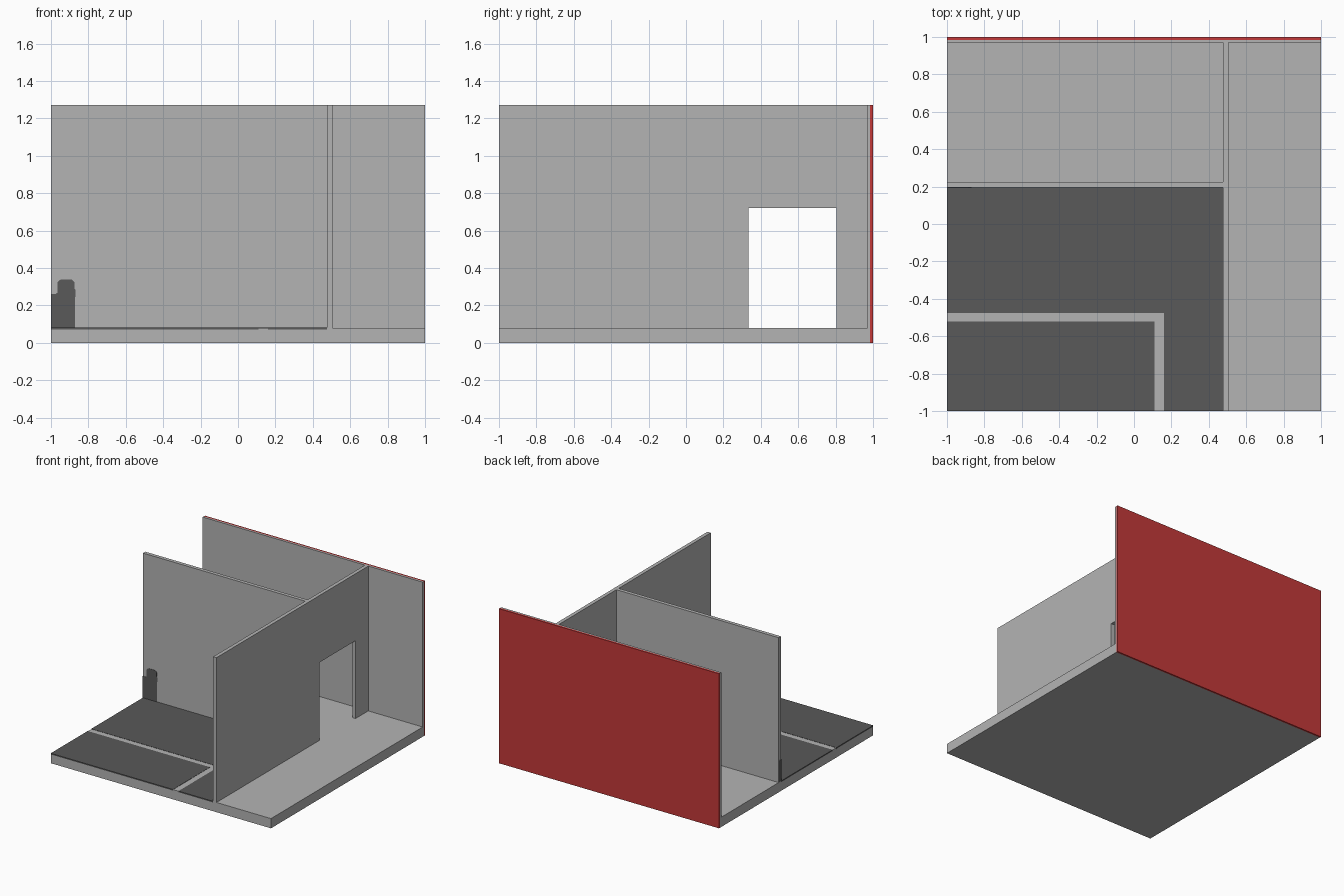
import bpy, bmesh
from mathutils import Vector

if "Cube" in bpy.data.objects:
    bpy.data.objects.remove(bpy.data.objects["Cube"])


def material(name, rgb):
    m = bpy.data.materials.new(name)
    m.diffuse_color = (*rgb, 1)
    m.use_nodes = True
    m.node_tree.nodes["Principled BSDF"].inputs["Base Color"].default_value = m.diffuse_color
    return m


GREY = material("wall_grey", (0.456, 0.456, 0.456))
DARK = material("dark_grey", (0.10, 0.10, 0.10))
RED = material("red", (0.55, 0.041, 0.041))


def prism(name, pts, axis, lo, hi, mat):
    """Extrude a 2D profile along an axis from lo to hi."""
    def place(p, d):
        c = list(p)
        c.insert(axis, d)
        return Vector(c)
    bm = bmesh.new()
    face = bm.faces.new([bm.verts.new(place(p, lo)) for p in pts])
    ext = bmesh.ops.extrude_face_region(bm, geom=[face], use_keep_orig=True)
    for v in ext["geom"]:
        if isinstance(v, bmesh.types.BMVert):
            v.co[axis] = hi
    bmesh.ops.recalc_face_normals(bm, faces=bm.faces)
    me = bpy.data.meshes.new(name)
    bm.to_mesh(me)
    bm.free()
    me.materials.append(mat)
    ob = bpy.data.objects.new(name, me)
    bpy.context.collection.objects.link(ob)
    return ob


def box(name, x, y, z, mat):
    pts = [(x[0], y[0]), (x[1], y[0]), (x[1], y[1]), (x[0], y[1])]
    return prism(name, pts, 2, z[0], z[1], mat)


F, H = 0.08, 1.27  # floor level and wall height

# floor slab and back wall with red outer skin
box("floor_slab", (-1, 1), (-1, 0.985), (0, F), GREY)
box("back_wall", (-1, 1), (0.97, 0.985), (F, H), GREY)
box("back_wall_red_skin", (-1, 1), (0.985, 1), (0, H), RED)

# long dividing wall with a doorway
prism("dividing_wall",
      [(-1, F), (0.335, F), (0.335, 0.72), (0.805, 0.72), (0.805, F),
       (0.97, F), (0.97, H), (-1, H)], 0, 0.475, 0.505, GREY)

# cross wall
box("cross_wall", (-1, 0.475), (0.195, 0.225), (F, H), GREY)

# dark floor covering, split by the light L-shaped strip
e = 0.001
prism("dark_floor_outer",
      [(-1 - e, -0.475), (0.16, -0.475), (0.16, -1 - e), (0.475, -1 - e),
       (0.475, 0.195), (-1 - e, 0.195)], 2, 0.072, F + 0.002, DARK)
box("dark_floor_inner", (-1 - e, 0.11), (-1 - e, -0.522),
    (0.072, F + 0.002), DARK)

# dark silhouette on the cross wall, wrapping its open end
prism("wall_silhouette",
      [(-1 - e, F), (-0.872, F), (-0.872, 0.24), (-0.868, 0.25),
       (-0.868, 0.28), (-0.874, 0.29), (-0.874, 0.322), (-0.888, 0.337),
       (-0.95, 0.337), (-0.965, 0.325), (-0.965, 0.268), (-0.975, 0.26),
       (-1 - e, 0.26)], 1, 0.193, 0.224, DARK)
